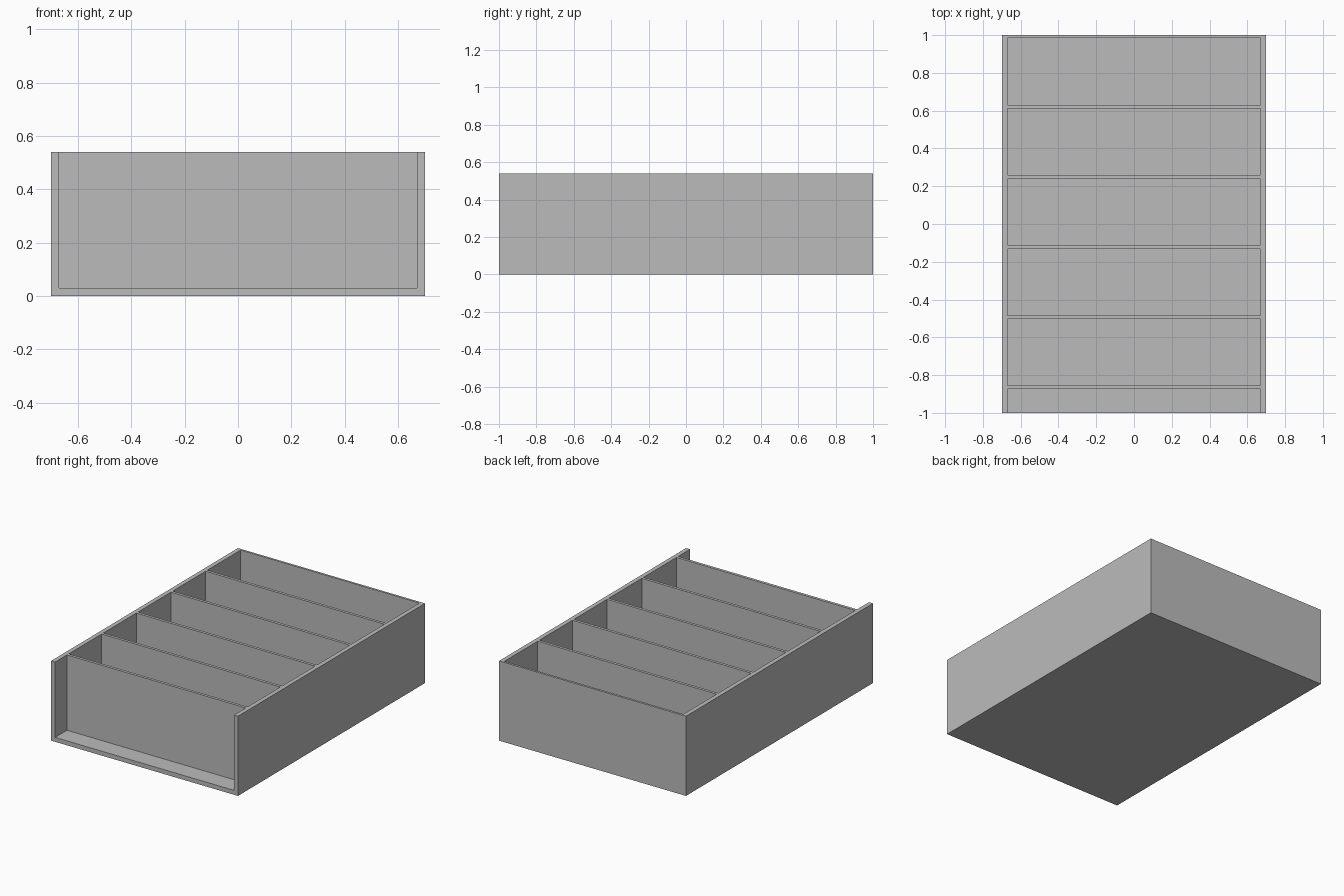
import bpy

old = bpy.data.objects.get("Cube")
if old:
    bpy.data.objects.remove(old, do_unlink=True)

W, D, H = 1.4, 2.0, 0.54      # outer size
WALL, BACK, PANEL = 0.03, 0.015, 0.019
INNER = W - 2 * WALL

grey = bpy.data.materials.new("neutral grey")
grey.use_nodes = True
colour = (0.5, 0.5, 0.5, 1)
grey.diffuse_color = colour
grey.node_tree.nodes["Principled BSDF"].inputs["Base Color"].default_value = colour


def extrude_profile(name, profile, y0, y1):
    """Solid made by sweeping an x-z outline from y0 to y1."""
    n = len(profile)
    verts = [(x, y, z) for y in (y0, y1) for x, z in profile]
    faces = [tuple(range(n)), tuple(reversed(range(n, 2 * n)))]
    faces += [(i, i + n, (i + 1) % n + n, (i + 1) % n) for i in range(n)]
    mesh = bpy.data.meshes.new(name)
    mesh.from_pydata(verts, [], faces)
    mesh.materials.append(grey)
    obj = bpy.data.objects.new(name, mesh)
    bpy.context.collection.objects.link(obj)
    return obj


# Floor and both side walls as one U-shaped channel, open at the front
o, i = W / 2, INNER / 2
channel = [(-o, 0), (o, 0), (o, H), (i, H), (i, WALL), (-i, WALL), (-i, H), (-o, H)]
extrude_profile("tray_channel", channel, -D / 2, D / 2)

# Upright panels between the side walls
upright = [(-i, WALL), (i, WALL), (i, H), (-i, H)]
extrude_profile("back_panel", upright, D / 2 - BACK, D / 2)
for k in range(5):
    y = 0.62 - k * 0.371
    extrude_profile(f"divider_{k + 1}", upright, y - PANEL / 2, y + PANEL / 2)
